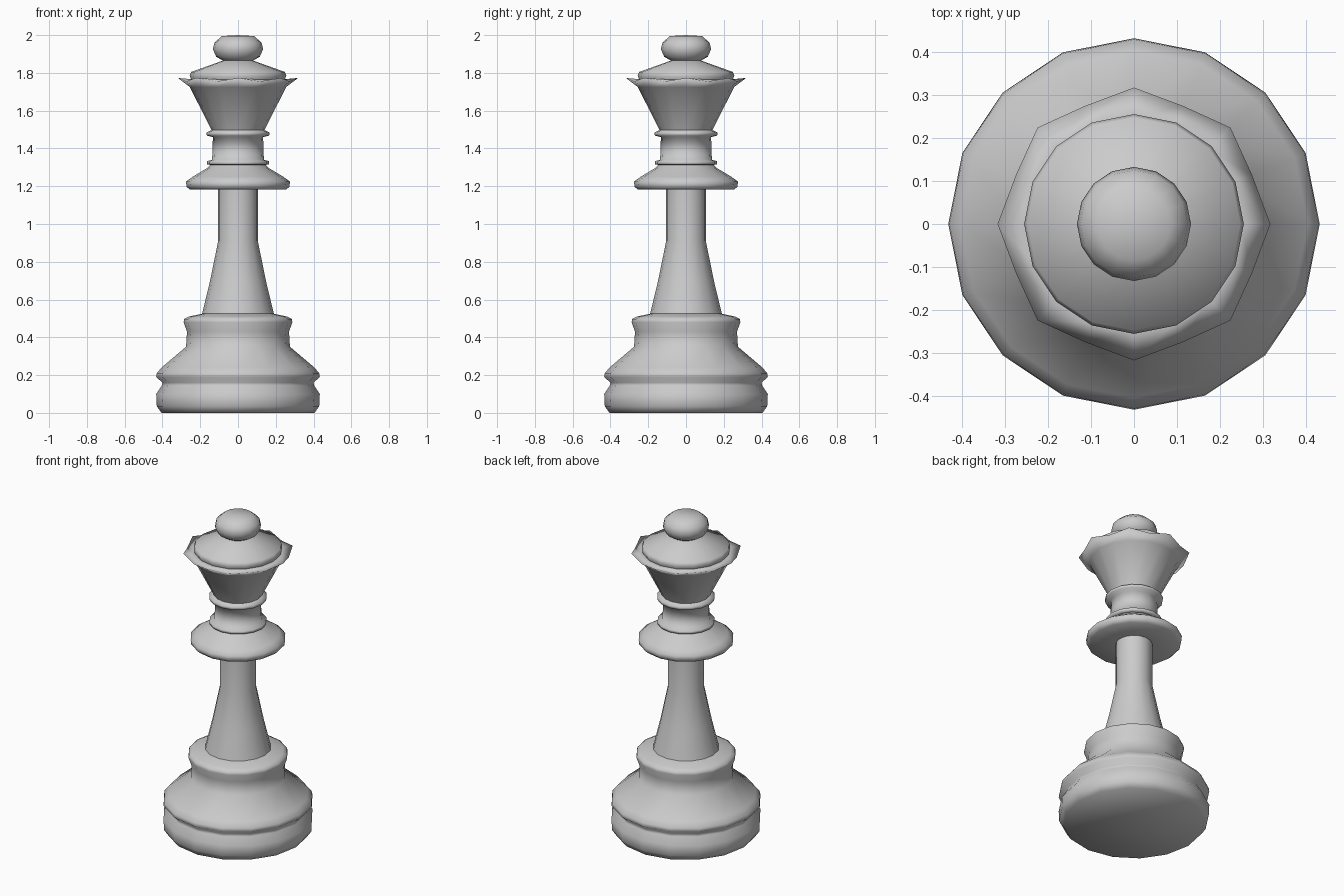
import bpy, bmesh, math

if "Cube" in bpy.data.objects:
    bpy.data.objects.remove(bpy.data.objects["Cube"])

SIDES = 16


def lathe(name, profile, rim=None):
    """Spin a (radius, height) profile round z; rim = profile index made into eight points."""
    bm = bmesh.new()
    rings = []
    for i, (r, z) in enumerate(profile):
        if r == 0:
            rings.append([bm.verts.new((0, 0, z))] * SIDES)
            continue
        ring = []
        for k in range(SIDES):
            a = 2 * math.pi * k / SIDES
            low = i == rim and k % 2
            rr, zz = (r - 0.02, z - 0.018) if low else (r, z)
            ring.append(bm.verts.new((rr * math.cos(a), rr * math.sin(a), zz)))
        rings.append(ring)
    for lo, hi in zip(rings, rings[1:]):
        for k in range(SIDES):
            n = (k + 1) % SIDES
            bm.faces.new(list(dict.fromkeys((lo[k], lo[n], hi[n], hi[k]))))
    bmesh.ops.recalc_face_normals(bm, faces=bm.faces)
    # open strips must face outwards
    bm.normal_update()
    if sum(f.calc_area() * f.normal.dot(f.calc_center_median().xy.to_3d()) for f in bm.faces) < 0:
        bmesh.ops.reverse_faces(bm, faces=bm.faces)
    mesh = bpy.data.meshes.new(name)
    bm.to_mesh(mesh)
    bm.free()
    for p in mesh.polygons:
        p.use_smooth = True
    ob = bpy.data.objects.new(name, mesh)
    bpy.context.collection.objects.link(ob)
    return ob


# Foot with groove, sloping shoulder and upper ring
lathe("base", [(0, 0), (0.405, 0), (0.43, 0.035), (0.433, 0.10), (0.403, 0.145),
               (0.40, 0.16), (0.433, 0.19), (0.43, 0.21), (0.405, 0.24),
               (0.275, 0.35), (0.27, 0.43), (0.288, 0.48), (0.285, 0.497),
               (0.26, 0.51), (0.19, 0.525)])

# Tapered shaft
lathe("stem", [(0.19, 0.525), (0.15, 0.69), (0.105, 0.91), (0.105, 1.182)])

# Wide collar below the neck
lathe("collar", [(0.105, 1.182), (0.255, 1.182), (0.273, 1.198), (0.275, 1.225),
                 (0.24, 1.25), (0.165, 1.295), (0.145, 1.313)])

# Neck with a thin ring at each end
lathe("neck", [(0.145, 1.313), (0.165, 1.315), (0.165, 1.332), (0.137, 1.34),
               (0.133, 1.46), (0.165, 1.468), (0.167, 1.485), (0.14, 1.497)])

# Flared crown with an eight-pointed rim
lathe("crown", [(0.14, 1.497), (0.255, 1.725), (0.318, 1.773), (0.248, 1.765)], rim=2)

# Domed cap inside the crown
lathe("cap", [(0.248, 1.765), (0.256, 1.785), (0.248, 1.805), (0.08, 1.865)])

# Ball on top
lathe("finial", [(0.08, 1.865), (0.115, 1.885), (0.133, 1.925), (0.125, 1.96),
                 (0.085, 1.995), (0, 2.0)])
